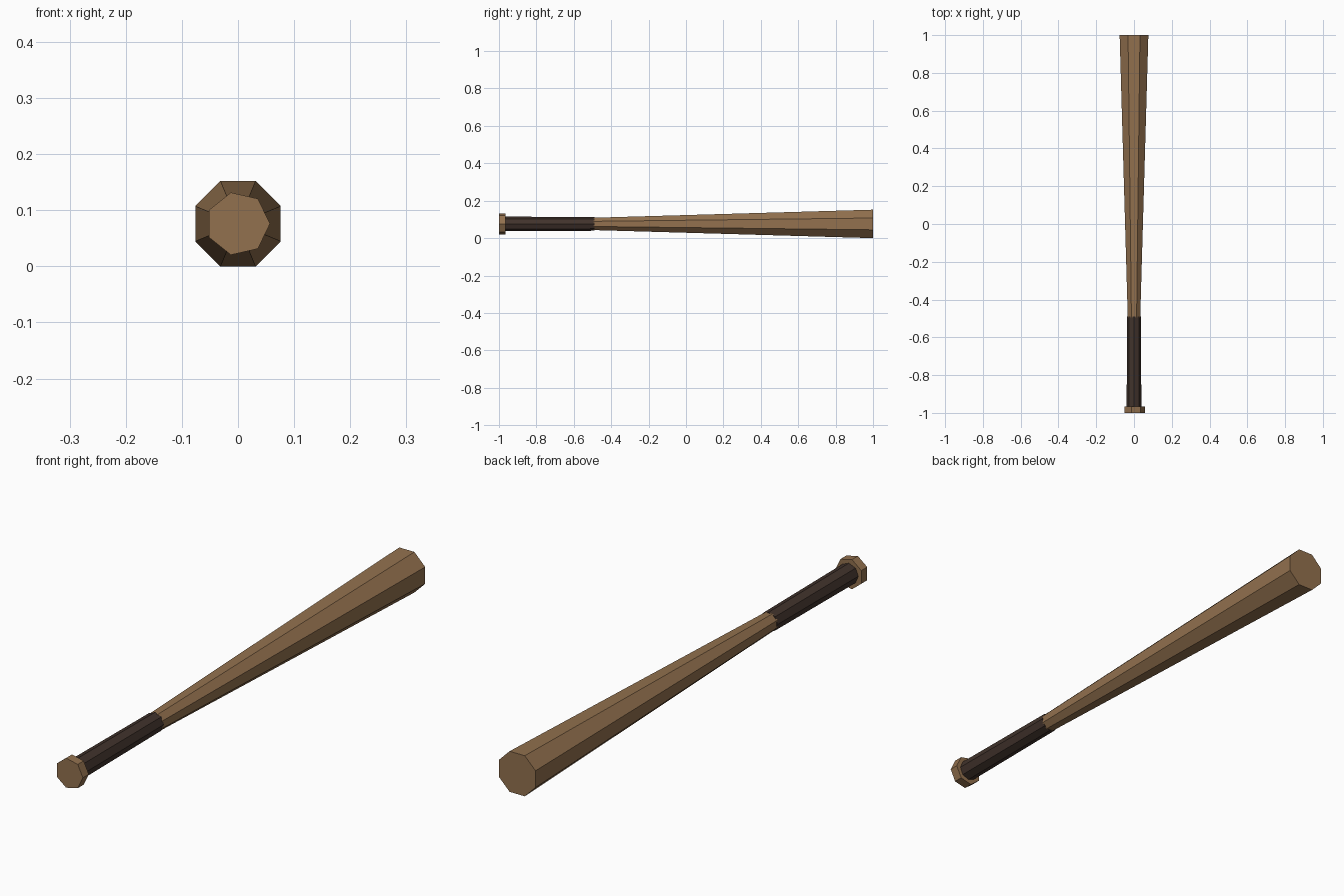
import bpy, bmesh, math

if "Cube" in bpy.data.objects:
    bpy.data.objects.remove(bpy.data.objects["Cube"])

AXIS_Z = 0.076  # height of the bat's long axis


def material(name, rgb):
    m = bpy.data.materials.new(name)
    m.diffuse_color = (*rgb, 1.0)
    m.use_nodes = True
    m.node_tree.nodes["Principled BSDF"].inputs["Base Color"].default_value = m.diffuse_color
    return m


wood = material("warm wood", (0.29, 0.165, 0.077))
wrap = material("dark brown wrap", (0.053, 0.033, 0.025))


def tapered_prism(name, sides, turn, rings, mat):
    """Flat-sided solid along y; rings is a list of (y, radius)."""
    bm = bmesh.new()
    loops = []
    for y, r in rings:
        loop = []
        for i in range(sides):
            a = turn + 2 * math.pi * i / sides
            loop.append(bm.verts.new((r * math.cos(a), y, AXIS_Z + r * math.sin(a))))
        loops.append(loop)
    for a, b in zip(loops, loops[1:]):
        for i in range(sides):
            j = (i + 1) % sides
            bm.faces.new((a[i], a[j], b[j], b[i]))
    bm.faces.new(loops[0])
    bm.faces.new(loops[-1])
    bmesh.ops.recalc_face_normals(bm, faces=bm.faces)
    mesh = bpy.data.meshes.new(name)
    bm.to_mesh(mesh)
    bm.free()
    mesh.materials.append(mat)
    obj = bpy.data.objects.new(name, mesh)
    bpy.context.collection.objects.link(obj)
    return obj


# Eight-sided barrel, flat side up, widening toward the far end
tapered_prism("barrel", 8, math.pi / 8, [(-0.495, 0.0357), (1.0, 0.0823)], wood)

# Wrapped handle, turned so a corner points up
tapered_prism("grip", 8, 0, [(-0.966, 0.039), (-0.49, 0.0365)], wrap)

# Seven-sided end knob
tapered_prism("knob", 7, 0, [(-1.0, 0.057), (-0.965, 0.057)], wood)
